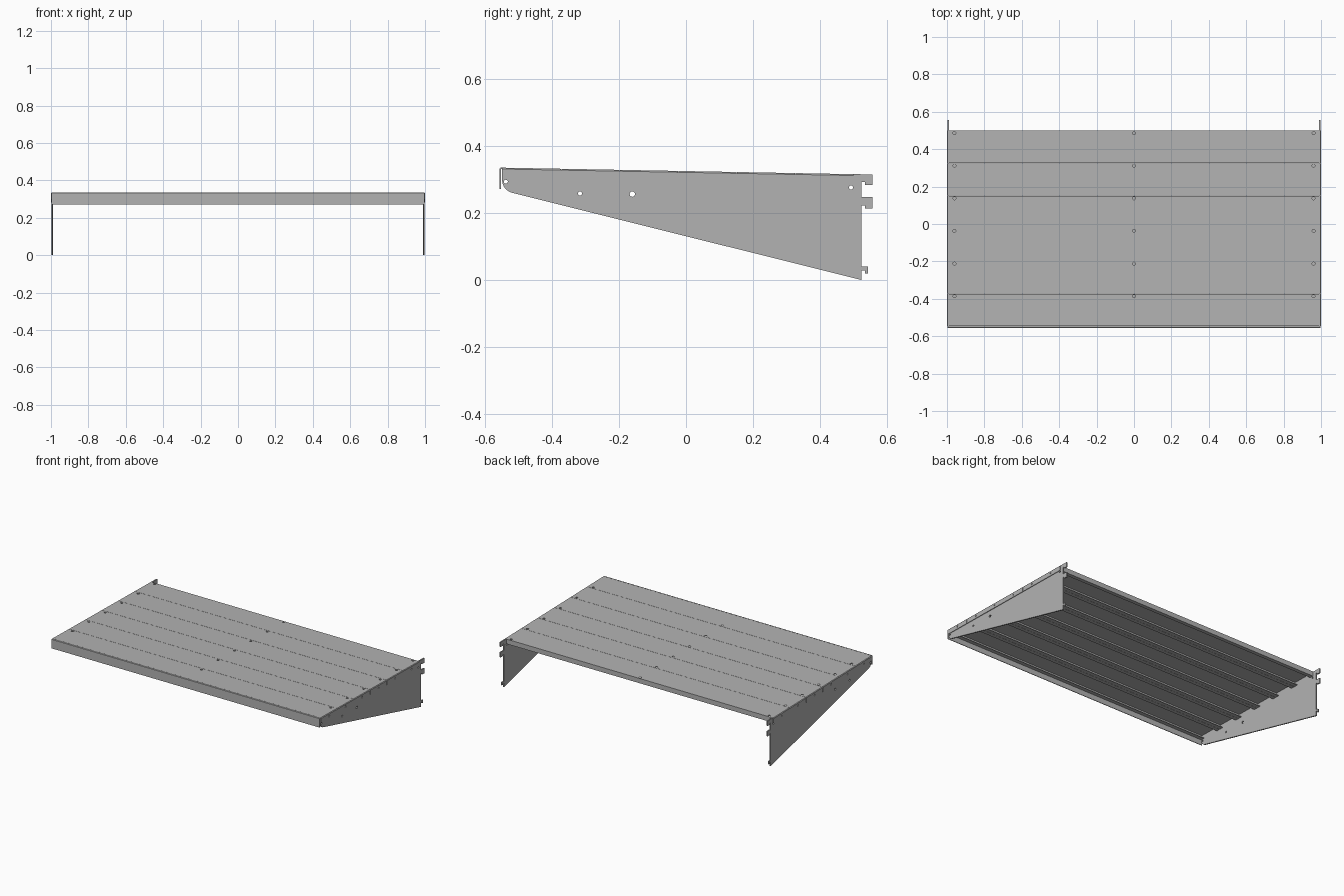
import bpy, bmesh, math
from mathutils import Vector

cube = bpy.data.objects.get("Cube")
if cube:
    bpy.data.objects.remove(cube, do_unlink=True)

steel = bpy.data.materials.new("shelf grey")
steel.use_nodes = True
GREY = (0.45, 0.45, 0.45, 1)
steel.diffuse_color = GREY
steel.node_tree.nodes["Principled BSDF"].inputs["Base Color"].default_value = GREY

T = 0.004          # sheet thickness
DEPTH = 0.032      # rib depth
LIP = 0.026        # folded lip width
PITCH = 0.1745     # plank depth
FRONT = -0.547
COUNT = 6


def top(y):
    """Height of the gently sloping deck."""
    return 0.335 - 0.0185 * (y + 0.555)


def add_object(name, bm):
    bmesh.ops.recalc_face_normals(bm, faces=bm.faces)
    mesh = bpy.data.meshes.new(name)
    bm.to_mesh(mesh)
    bm.free()
    mesh.materials.append(steel)
    obj = bpy.data.objects.new(name, mesh)
    bpy.context.collection.objects.link(obj)
    return obj


def prism(name, profile, start, end, axis, slope=False):
    """Extrude a profile along x (points are y, z) or along y (points are x, z)."""
    bm = bmesh.new()
    place = (lambda p: (start, *p)) if axis == "x" else (lambda p: (p[0], start, p[1]))
    face = bm.faces.new([bm.verts.new(place(p)) for p in profile])
    shift = Vector((end - start, 0, 0)) if axis == "x" else Vector((0, end - start, 0))
    made = bmesh.ops.extrude_face_region(bm, geom=[face])["geom"]
    bmesh.ops.translate(bm, vec=shift, verts=[v for v in made if isinstance(v, bmesh.types.BMVert)])
    if slope:
        for v in bm.verts:
            v.co.z += top(v.co.y)
    return add_object(name, bm)


def drill(obj, holes, axis, length):
    """Cut round holes; each hole is (centre, radius)."""
    bm = bmesh.new()
    for centre, radius in holes:
        made = bmesh.ops.create_cone(bm, cap_ends=True, segments=16, radius1=radius,
                                     radius2=radius, depth=length)["verts"]
        if axis == "x":
            for v in made:
                v.co = Vector((v.co.z, v.co.x, v.co.y))
        bmesh.ops.translate(bm, vec=Vector(centre), verts=made)
    cutter = add_object(obj.name + "_cutter", bm)
    cutter.hide_render = True
    cutter.hide_viewport = True
    cutter.display_type = "WIRE"
    mod = obj.modifiers.new("holes", "BOOLEAN")
    mod.object = cutter
    mod.solver = "EXACT"
    bpy.context.view_layer.update()
    data = bpy.data.meshes.new_from_object(obj.evaluated_get(bpy.context.evaluated_depsgraph_get()))
    obj.modifiers.clear()
    obj.data = data
    bpy.data.objects.remove(cutter, do_unlink=True)


# Deck planks: skins folded down over both ends, with channel ribs underneath
FOLD = 0.034
skin = [(-1, -FOLD), (-1, -T), (-1 + T, 0), (1 - T, 0), (1, -T), (1, -FOLD),
        (1 - T, -FOLD), (1 - T, -T), (-1 + T, -T), (-1 + T, -FOLD)]
for i in range(COUNT):
    a = FRONT + i * PITCH + 0.0007
    b = FRONT + (i + 1) * PITCH - 0.0007
    plank = prism(f"plank_{i + 1}", skin, a, b, "y", slope=True)
    y = b - 0.013
    drill(plank, [((x, y, top(y)), 0.008) for x in (-0.96, 0, 0.96)], "z", 0.02)
    mid = (a + b) / 2
    drill(plank, [((x, mid, top(mid) - 0.019), 0.006) for x in (-1, 1)], "x", 0.02)
    for name, edge, side in (("front", a, 1), ("back", b, -1)):
        rib = [(edge, -T), (edge, -DEPTH), (edge + side * LIP, -DEPTH),
               (edge + side * LIP, -DEPTH + T), (edge + side * T, -DEPTH + T), (edge + side * T, -T)]
        prism(f"plank_{i + 1}_{name}_rib", rib, -0.986, 0.986, "x", slope=True)

# Front fascia strip with a short turn over the deck edge
fascia = [(-0.556, 0.272), (-0.556, 0.332), (-0.553, 0.335), (FRONT, 0.335),
          (FRONT, 0.331), (-0.552, 0.331), (-0.552, 0.272)]
prism("front_fascia", fascia, -0.996, 0.996, "x")

# Side brackets: tapered plates with a rounded nose and hooks at the back
BACK = 0.523


def hook(z_top, z_low, reach):
    """Hook outline with a small relief slot below, listed downwards."""
    return [(BACK, z_top), (reach, z_top), (reach, z_low), (BACK + 0.01, z_low),
            (BACK + 0.01, z_low + 0.009), (BACK, z_low + 0.009)]


nose = []
for k in range(9):
    ang = math.radians(256 - k * 76 / 8)
    nose.append((-0.509 + 0.039 * math.cos(ang), 0.298 + 0.039 * math.sin(ang)))
outline = [(-0.548, top(-0.548) - T), (0.5, top(0.5) - T), (0.5, top(0.5))]
outline += hook(top(0.53), 0.283, 0.556)[1:]
outline += hook(0.247, 0.213, 0.556) + hook(0.04, 0.02, 0.542)
outline += [(BACK, 0.0)] + nose
holes = [(-0.537, 0.293, 0.006), (-0.316, 0.258, 0.006),
         (-0.16, 0.256, 0.008), (0.492, 0.276, 0.006)]
for name, x in (("left_bracket", 0.992), ("right_bracket", -0.992)):
    bracket = prism(name, outline, x - 0.004, x + 0.004, "x")
    drill(bracket, [((x, y, z), r) for y, z, r in holes], "x", 0.05)
